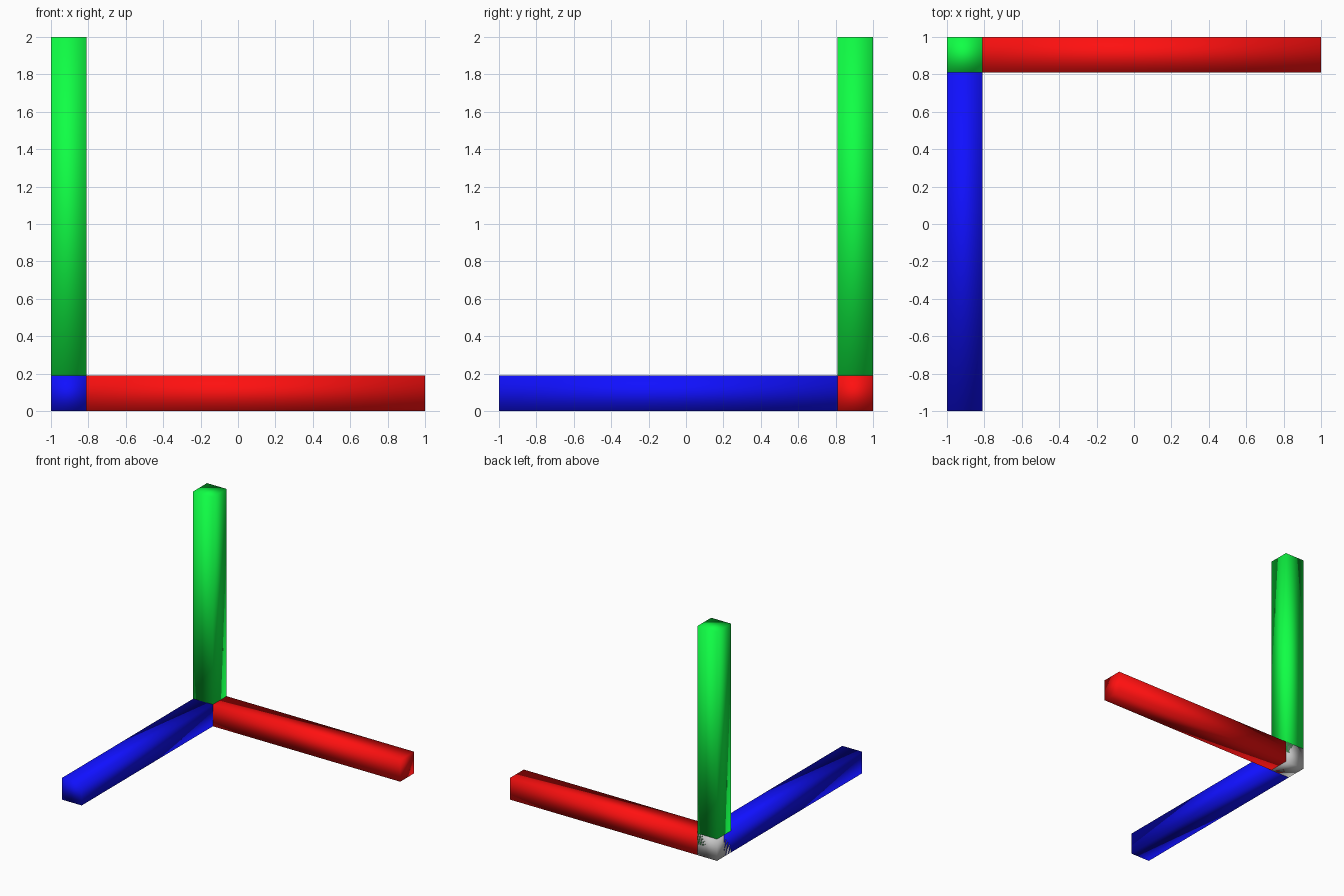
import bpy, bmesh
from mathutils import Vector

if "Cube" in bpy.data.objects:
    bpy.data.objects.remove(bpy.data.objects["Cube"])

T = 0.19                                # bar thickness
CORNER = Vector((-1.0, 1.0, 0.0))       # outer corner where the bars meet
OUT = Vector((1, -1, 1))                # direction each bar grows from the corner


def box(name, a, b, color=None):
    """Smooth-shaded box between two opposite corners."""
    lo = Vector(map(min, a, b))
    hi = Vector(map(max, a, b))
    bm = bmesh.new()
    bmesh.ops.create_cube(bm, size=1)
    for v in bm.verts:
        v.co = Vector(((lo[i] + hi[i]) / 2 + v.co[i] * (hi[i] - lo[i])) for i in range(3))
    for f in bm.faces:
        f.smooth = True
    mesh = bpy.data.meshes.new(name)
    bm.to_mesh(mesh)
    bm.free()
    if color:
        mat = bpy.data.materials.new(name + "_paint")
        mat.diffuse_color = (*color, 1)
        mat.use_nodes = True
        mat.node_tree.nodes["Principled BSDF"].inputs["Base Color"].default_value = mat.diffuse_color
        mesh.materials.append(mat)
    ob = bpy.data.objects.new(name, mesh)
    bpy.context.collection.objects.link(ob)


# Corner cube
box("corner_cube", CORNER, CORNER + OUT * T)

# One coloured bar per axis, starting at the middle of the corner cube
bars = [("x_bar", (1.0, 0.005, 0.005)),
        ("y_bar", (0.005, 0.005, 1.0)),
        ("z_bar", (0.005, 1.0, 0.06))]
for axis, (name, color) in enumerate(bars):
    a = CORNER.copy()
    b = CORNER + OUT * T
    a[axis] = CORNER[axis] + OUT[axis] * T / 2
    b[axis] = CORNER[axis] + OUT[axis] * 2
    box(name, a, b, color)
